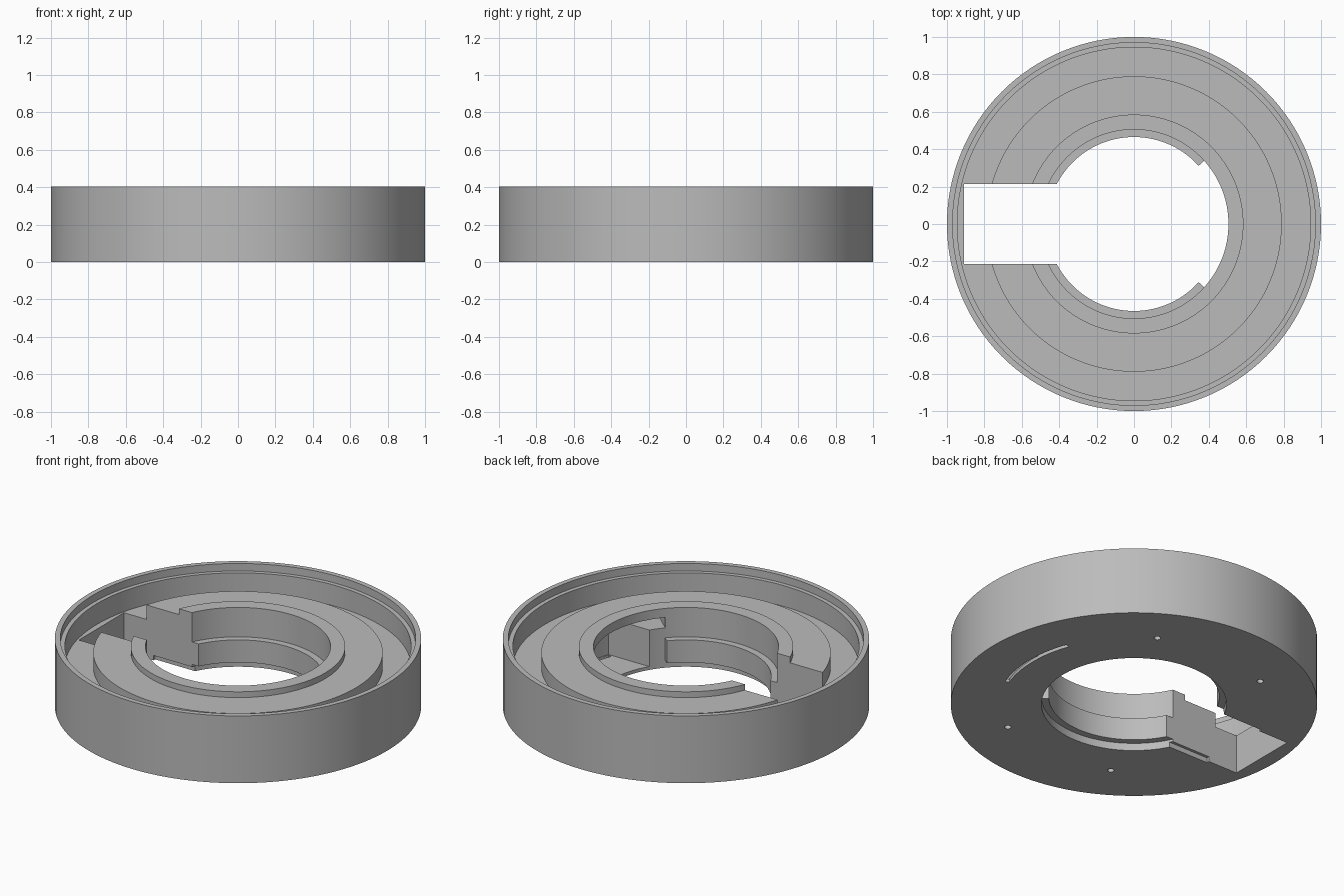
import bpy, bmesh, math

if "Cube" in bpy.data.objects:
    bpy.data.objects.remove(bpy.data.objects["Cube"])

SEG = 128
grey = bpy.data.materials.new("light_grey")
grey.diffuse_color = (0.5, 0.5, 0.5, 1)
grey.use_nodes = True
grey.node_tree.nodes["Principled BSDF"].inputs["Base Color"].default_value = grey.diffuse_color


def make_object(name, bm):
    bmesh.ops.recalc_face_normals(bm, faces=bm.faces[:])
    mesh = bpy.data.meshes.new(name)
    bm.to_mesh(mesh)
    bm.free()
    ob = bpy.data.objects.new(name, mesh)
    bpy.context.collection.objects.link(ob)
    mesh.materials.append(grey)
    return ob


def lathe(name, profile, start=0, end=360):
    """Revolve a closed (radius, z) profile between two angles in degrees."""
    bm = bmesh.new()
    full = end - start >= 360
    n = max(8, round(SEG * (end - start) / 360))
    rings = []
    for i in range(n if full else n + 1):
        a = math.radians(start + (end - start) * i / n)
        rings.append([bm.verts.new((r * math.cos(a), r * math.sin(a), z)) for r, z in profile])
    for i in range(n):
        p, q = rings[i], rings[(i + 1) % len(rings)]
        for j in range(len(profile)):
            k = (j + 1) % len(profile)
            bm.faces.new((p[j], q[j], q[k], p[k]))
    if not full:
        bm.faces.new(rings[0])
        bm.faces.new(rings[-1])
    return make_object(name, bm)


def prism(name, points, z0, z1):
    """Extrude a flat outline from z0 to z1."""
    bm = bmesh.new()
    low = [bm.verts.new((x, y, z0)) for x, y in points]
    high = [bm.verts.new((x, y, z1)) for x, y in points]
    bm.faces.new(low)
    bm.faces.new(high)
    for i in range(len(points)):
        k = (i + 1) % len(points)
        bm.faces.new((low[i], low[k], high[k], high[i]))
    return make_object(name, bm)


def rect(x0, x1, y):
    return [(x0, -y), (x1, -y), (x1, y), (x0, y)]


def arc(r, a0, a1, n=20):
    angles = [math.radians(a0 + (a1 - a0) * i / n) for i in range(n + 1)]
    return [(r * math.cos(a), r * math.sin(a)) for a in angles]


def band(r0, r1, z0, z1):
    return [(r0, z0), (r1, z0), (r1, z1), (r0, z1)]


# Ring housing with stepped rim, channel, raised pad and lip
housing = lathe("ring_housing", [
    (0.505, 0), (1, 0), (1, 0.405), (0.97, 0.405), (0.97, 0.36), (0.945, 0.36),
    (0.945, 0.235), (0.79, 0.235), (0.79, 0.322), (0.585, 0.322),
    (0.585, 0.357), (0.505, 0.357)])

# Ledge inside the bore, open on the +x side
ledge = lathe("bore_ledge", band(0.465, 0.515, 0.045, 0.18), 42, 318)

# Cutters: side slot, its wider foot, pocket, shelf, curved slit, screw holes
slot = prism("slot_cutter", rect(-0.91, -0.2, 0.215), -0.1, 0.6)
foot = prism("slot_foot_cutter", rect(-0.715, -0.2, 0.232), -0.1, 0.03)
pocket = prism("pocket_cutter", [(0.4, -0.265)] + arc(0.75, -20.7, 20.7) + [(0.4, 0.265)], 0.02, 0.26)
shelf = lathe("shelf_cutter", band(0.4, 0.742, 0.24, 0.302), -42, 42)
slit = lathe("slit_cutter", band(0.722, 0.747, -0.1, 0.06), -20.5, 20.5)
holes = []
for deg in (60, 120, 240, 300):
    cx, cy = 0.733 * math.cos(math.radians(deg)), 0.733 * math.sin(math.radians(deg))
    pts = [(cx + x, cy + y) for x, y in arc(0.018, 0, 345, 23)]
    holes.append(prism("hole_cutter", pts, -0.1, 0.15))


def carve(ob, cutters):
    bpy.context.view_layer.objects.active = ob
    for c in cutters:
        mod = ob.modifiers.new("cut", 'BOOLEAN')
        mod.operation = 'DIFFERENCE'
        mod.solver = 'EXACT'
        mod.object = c
        bpy.ops.object.modifier_apply(modifier=mod.name)


cutters = [slot, foot, pocket, shelf, slit] + holes
carve(housing, cutters)
carve(ledge, [slot])
for c in cutters:
    bpy.data.objects.remove(c, do_unlink=True)

# Smooth round walls, crisp edges
for ob in (housing, ledge):
    bpy.ops.object.select_all(action='DESELECT')
    ob.select_set(True)
    bpy.context.view_layer.objects.active = ob
    bpy.ops.object.shade_smooth_by_angle(angle=math.radians(30))
